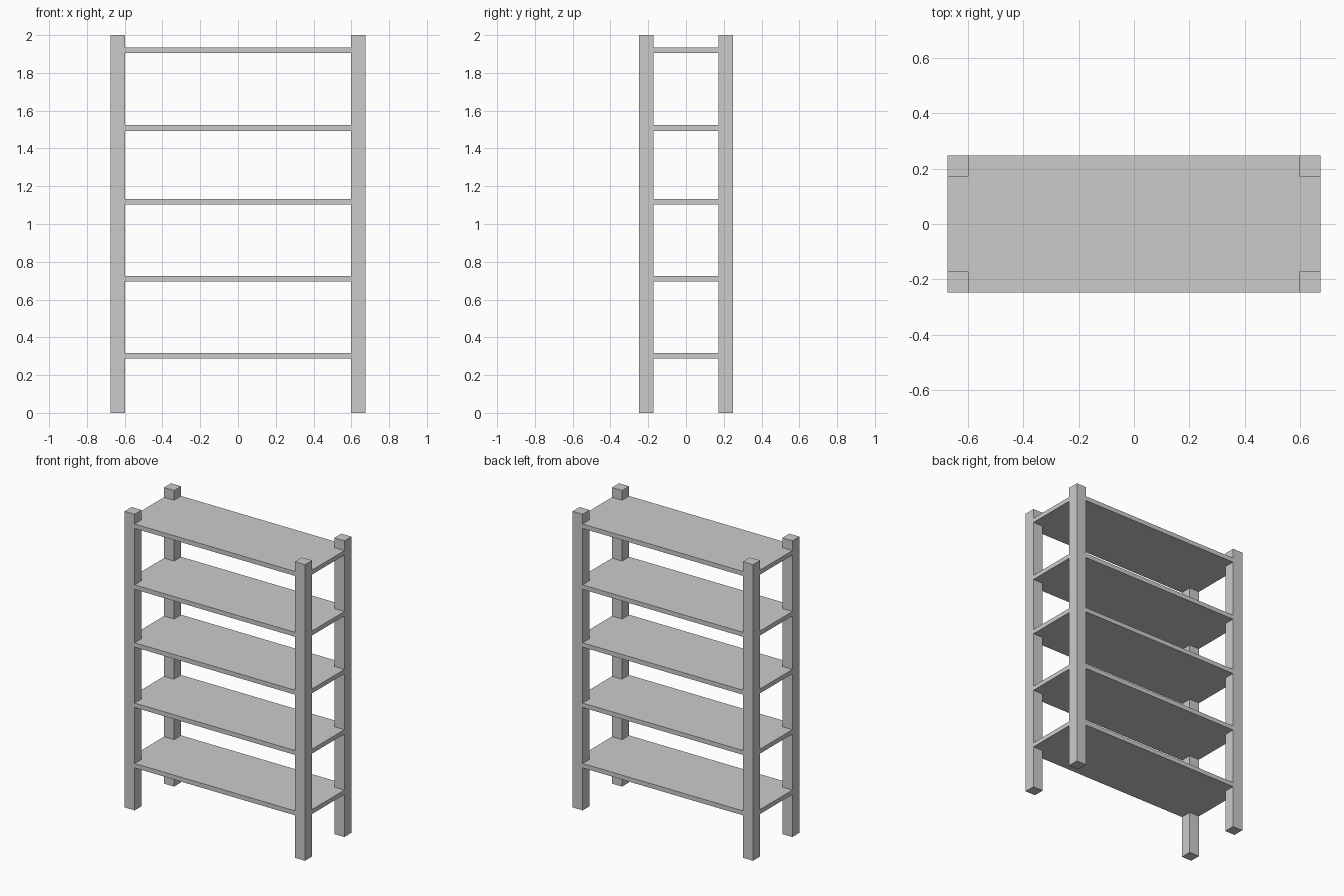
import bpy, bmesh

if "Cube" in bpy.data.objects:
    bpy.data.objects.remove(bpy.data.objects["Cube"])

HX, HY, POST, HEIGHT = 0.674, 0.248, 0.0755, 2.0
SHELF_CENTRES = (0.302, 0.71, 1.117, 1.508, 1.919)
THICK = 0.03


def prism(name, outline, z0, z1):
    """Extrude a counter-clockwise xy outline from z0 up to z1."""
    bm = bmesh.new()
    face = bm.faces.new([bm.verts.new((x, y, z0)) for x, y in outline])
    ext = bmesh.ops.extrude_face_region(bm, geom=[face], use_keep_orig=True)
    verts = [g for g in ext["geom"] if isinstance(g, bmesh.types.BMVert)]
    bmesh.ops.translate(bm, verts=verts, vec=(0, 0, z1 - z0))
    bmesh.ops.recalc_face_normals(bm, faces=bm.faces)
    mesh = bpy.data.meshes.new(name)
    bm.to_mesh(mesh)
    bm.free()
    obj = bpy.data.objects.new(name, mesh)
    bpy.context.collection.objects.link(obj)


# Four square corner posts
ix, iy = HX - POST, HY - POST
for side, x0 in (("left", -HX), ("right", ix)):
    for end, y0 in (("front", -HY), ("back", iy)):
        x1, y1 = x0 + POST, y0 + POST
        prism(f"{end}_{side}_post",
              [(x0, y0), (x1, y0), (x1, y1), (x0, y1)], 0, HEIGHT)

# Shelves flush with the posts, notched at the corners
notched = [(-ix, -HY), (ix, -HY), (ix, -iy), (HX, -iy), (HX, iy), (ix, iy),
           (ix, HY), (-ix, HY), (-ix, iy), (-HX, iy), (-HX, -iy), (-ix, -iy)]
for i, z in enumerate(SHELF_CENTRES, 1):
    prism(f"shelf_{i}", notched, z - THICK / 2, z + THICK / 2)
